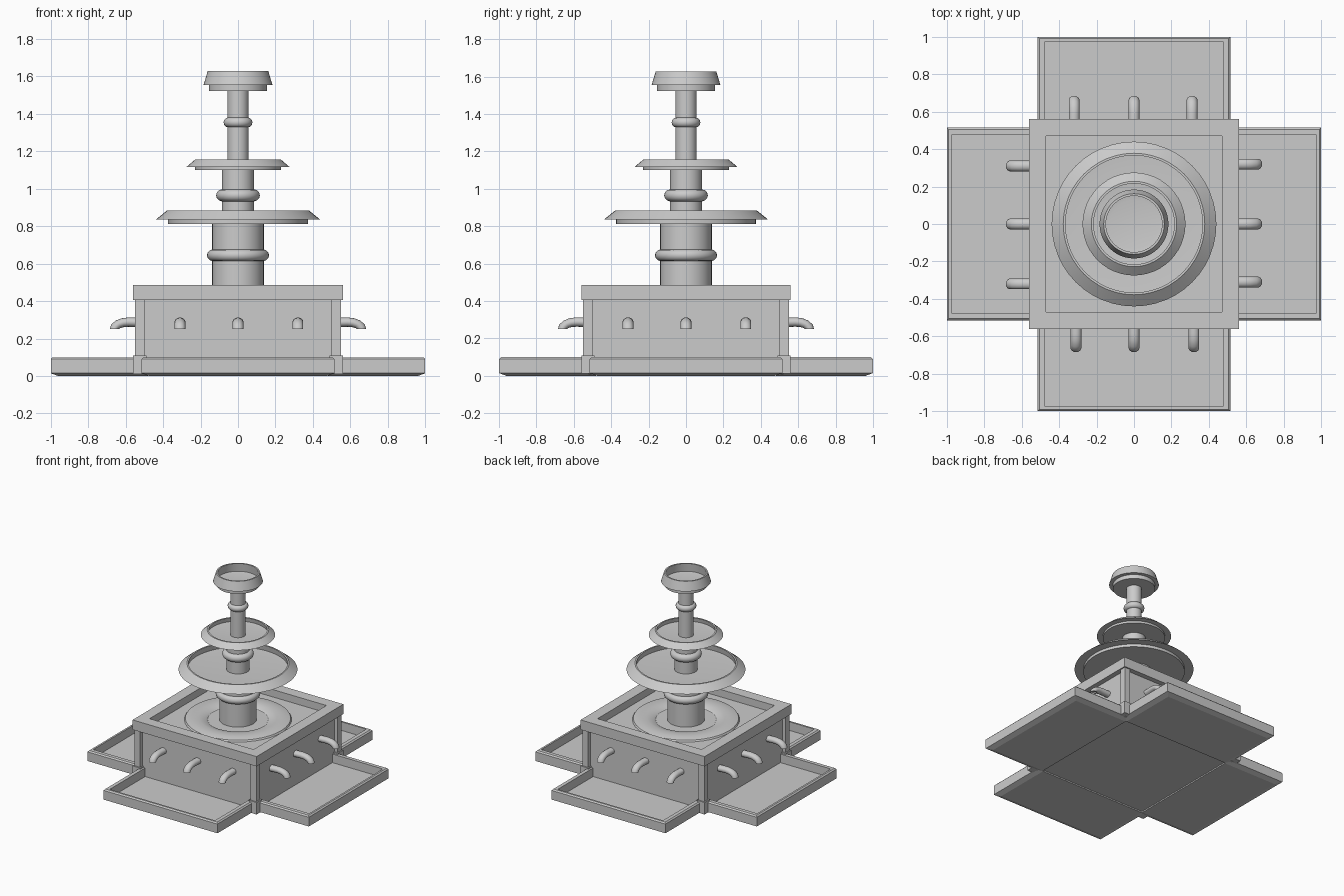
import bpy, bmesh
from math import pi, cos, sin
from mathutils import Matrix

if "Cube" in bpy.data.objects:
    bpy.data.objects.remove(bpy.data.objects["Cube"])


def finish(name, bm, smooth=False):
    bmesh.ops.recalc_face_normals(bm, faces=bm.faces)
    me = bpy.data.meshes.new(name)
    bm.to_mesh(me)
    bm.free()
    ob = bpy.data.objects.new(name, me)
    bpy.context.collection.objects.link(ob)
    if smooth:
        bpy.ops.object.select_all(action='DESELECT')
        ob.select_set(True)
        bpy.context.view_layer.objects.active = ob
        bpy.ops.object.shade_smooth_by_angle(angle=0.6)
    return ob


def loft(name, rings, smooth=False, turn=0.0):
    """Skin a stack of closed point rings and cap both ends."""
    bm = bmesh.new()
    loops = [[bm.verts.new(p) for p in r] for r in rings]
    n = len(loops[0])
    for a, b in zip(loops, loops[1:]):
        for i in range(n):
            j = (i + 1) % n
            bm.faces.new((a[i], a[j], b[j], b[i]))
    bm.faces.new(loops[0])
    bm.faces.new(loops[-1])
    bm.transform(Matrix.Rotation(turn, 4, 'Z'))
    return finish(name, bm, smooth)


def rect(x0, x1, y0, y1, z):
    return [(x0, y0, z), (x1, y0, z), (x1, y1, z), (x0, y1, z)]


def square(h, z):
    return rect(-h, h, -h, h, z)


def lathe(name, profile, n=40):
    return loft(name, [[(r * cos(2 * pi * i / n), r * sin(2 * pi * i / n), z)
                        for i in range(n)] for r, z in profile], True)


def collar(name, major, minor, z):
    bpy.ops.mesh.primitive_torus_add(major_radius=major, minor_radius=minor, location=(0, 0, z),
                                     major_segments=40, minor_segments=12)
    bpy.context.object.name = name
    bpy.ops.object.shade_smooth()


# Central box and its overhanging rim with a sunken pool
loft("central_box", [square(0.52, 0.01), square(0.52, 0.415)])
loft("pool_rim", [square(0.56, 0.405), square(0.56, 0.485), square(0.47, 0.485), square(0.47, 0.425)])

# Per side: tray, corner post, post foot and three spouts
for k, side in enumerate(("right", "back", "left", "front")):
    turn = k * pi / 2
    section = [(0.96, 0.475, 0), (1.0, 0.515, 0.015), (1.0, 0.515, 0.09), (0.99, 0.505, 0.10),
               (0.975, 0.475, 0.10), (0.975, 0.475, 0.03)]
    loft(side + "_tray", [rect(0.48, x, -w, w, z) for x, w, z in section], turn=turn)
    loft(side + "_corner_post", [rect(0.5, 0.55, 0.5, 0.55, z) for z in (0.05, 0.41)], turn=turn)
    loft(side + "_post_foot", [rect(0.49, 0.56, 0.49, 0.56, z) for z in (0.012, 0.11)], turn=turn)
    for y in (-0.31, 0.0, 0.32):
        path = [(0.5, 0.285), (0.585, 0.288)]
        path += [(0.585 + 0.075 * sin(a), 0.25 + 0.038 * cos(a)) for a in (0.4, 0.8, 1.2, pi / 2)]
        rings = []
        for i, (x, z) in enumerate(path):
            t = pi / 2 * max(0, i - 1) / 4
            # cross-section turns from facing outward to facing down
            rings.append([(x + 0.025 * cos(a) * sin(t), y + 0.029 * sin(a),
                           z + 0.025 * cos(a) * cos(t)) for a in [2 * pi * s / 14 for s in range(14)]])
        # recessed mouth
        x, z = path[-1]
        for r, dz in ((0.7, 0), (0.7, 0.012)):
            rings.append([(x + 0.025 * r * cos(a), y + 0.029 * r * sin(a), z + dz)
                          for a in [2 * pi * s / 14 for s in range(14)]])
        loft(side + "_spout", rings, True, turn)

# Raised ring on the pool floor
lathe("floor_ring", [(0.40, 0.42), (0.39, 0.437), (0.35, 0.447), (0.29, 0.447), (0.24, 0.437), (0.225, 0.426)])

# Stacked columns with collars
for name, r, z0, z1, zc, major, minor in (
        ("lower", 0.138, 0.42, 0.83, 0.645, 0.135, 0.031),
        ("middle", 0.086, 0.82, 1.11, 0.965, 0.085, 0.032),
        ("upper", 0.057, 1.105, 1.54, 1.355, 0.050, 0.027)):
    lathe(name + "_column", [(r, z0), (r, z1)])
    collar(name + "_collar", major, minor, zc)

# Bowls: base disc, flared lip, hollow inside
for name, base, lip, top, z0, z1, z2 in (
        ("lower", 0.375, 0.44, 0.378, 0.812, 0.835, 0.885),
        ("middle", 0.230, 0.275, 0.228, 1.10, 1.117, 1.157),
        ("top", 0.156, 0.184, 0.162, 1.522, 1.555, 1.628)):
    lathe(name + "_bowl", [(base, z0), (base, z1), (lip, z1), (top, z2), (top - 0.012, z2),
                           (top - 0.005, z1 + 0.006), (top * 0.8, z1 + 0.001)], 48)
